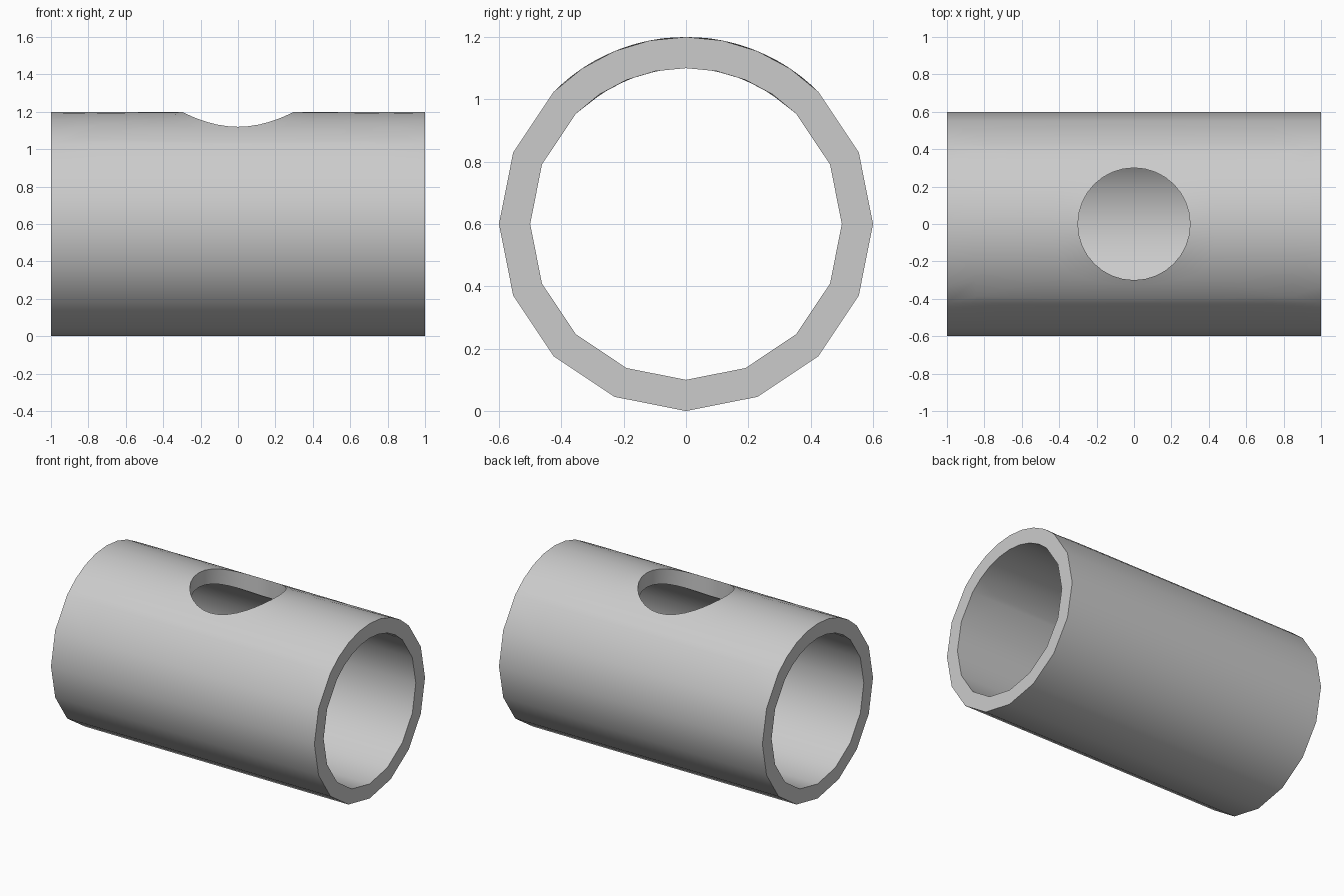
import bpy, bmesh
from math import sin, cos, asin, pi, radians

if "Cube" in bpy.data.objects:
    bpy.data.objects.remove(bpy.data.objects["Cube"])

R_OUT, R_IN, AXIS_Z, HALF, HOLE = 0.6, 0.5, 0.6, 1.0, 0.3
N, RINGS = 8, 5          # segments per side of the patch around the hole, rings in it
bm = bmesh.new()


def on_tube(x, a, r):
    """Point on a tube along x; angle a is measured from the top."""
    return bm.verts.new((x, r * sin(a), AXIS_Z + r * cos(a)))


def patch_ring(r, t):
    """Loop blended from the round hole (t=0) to the rectangular patch border (t=1)."""
    loop = []
    for side in range(4):
        for i in range(N):
            s = -1 + 2 * i / N
            c = side * pi / 2 + s * pi / 4
            x0, a0 = HOLE * cos(c), asin(HOLE * sin(c) / r)
            u, v = [(1, s), (-s, 1), (-1, -s), (s, -1)][side]
            x1, a1 = u * HALF, v * pi / 4
            loop.append(on_tube(x0 + (x1 - x0) * t, a0 + (a1 - a0) * t, r))
    return loop


def bridge(a, b, closed=True):
    n = len(a)
    for i in range(n if closed else n - 1):
        j = (i + 1) % n
        bm.faces.new((a[i], a[j], b[j], b[i]))


rims, ends = [], {}
for r in (R_OUT, R_IN):
    # upper quarter with the round opening
    rings = [patch_ring(r, k / RINGS) for k in range(RINGS + 1)]
    for a, b in zip(rings, rings[1:]):
        bridge(a, b)
    rims.append(rings[0])
    border = rings[-1]
    # remaining three quarters, 16-gon spacing, sharing the border's long edges
    columns = [border[N:2 * N + 1]]
    for k in range(1, 12):
        a = pi / 4 + k * pi / 8
        columns.append([on_tube(HALF - 2 * HALF * i / N, a, r) for i in range(N + 1)])
    columns.append([border[0]] + border[:3 * N - 1:-1])
    for a, b in zip(columns, columns[1:]):
        bridge(a, b, closed=False)
    # open end loops
    ends[r] = [border[0:N] + [c[0] for c in columns[:-1]],
               border[2 * N:3 * N][::-1] and border[3 * N:2 * N:-1] + [c[-1] for c in columns[:-1]]]

# wall of the opening and flat end rings
bridge(rims[0], rims[1])
for k in range(2):
    bridge(ends[R_OUT][k], ends[R_IN][k])

bmesh.ops.recalc_face_normals(bm, faces=bm.faces)
mesh = bpy.data.meshes.new("pipe_with_hole")
bm.to_mesh(mesh)
bm.free()
pipe = bpy.data.objects.new("pipe_with_hole", mesh)
bpy.context.collection.objects.link(pipe)
bpy.context.view_layer.objects.active = pipe
pipe.select_set(True)
bpy.ops.object.shade_smooth_by_angle(angle=radians(30))
